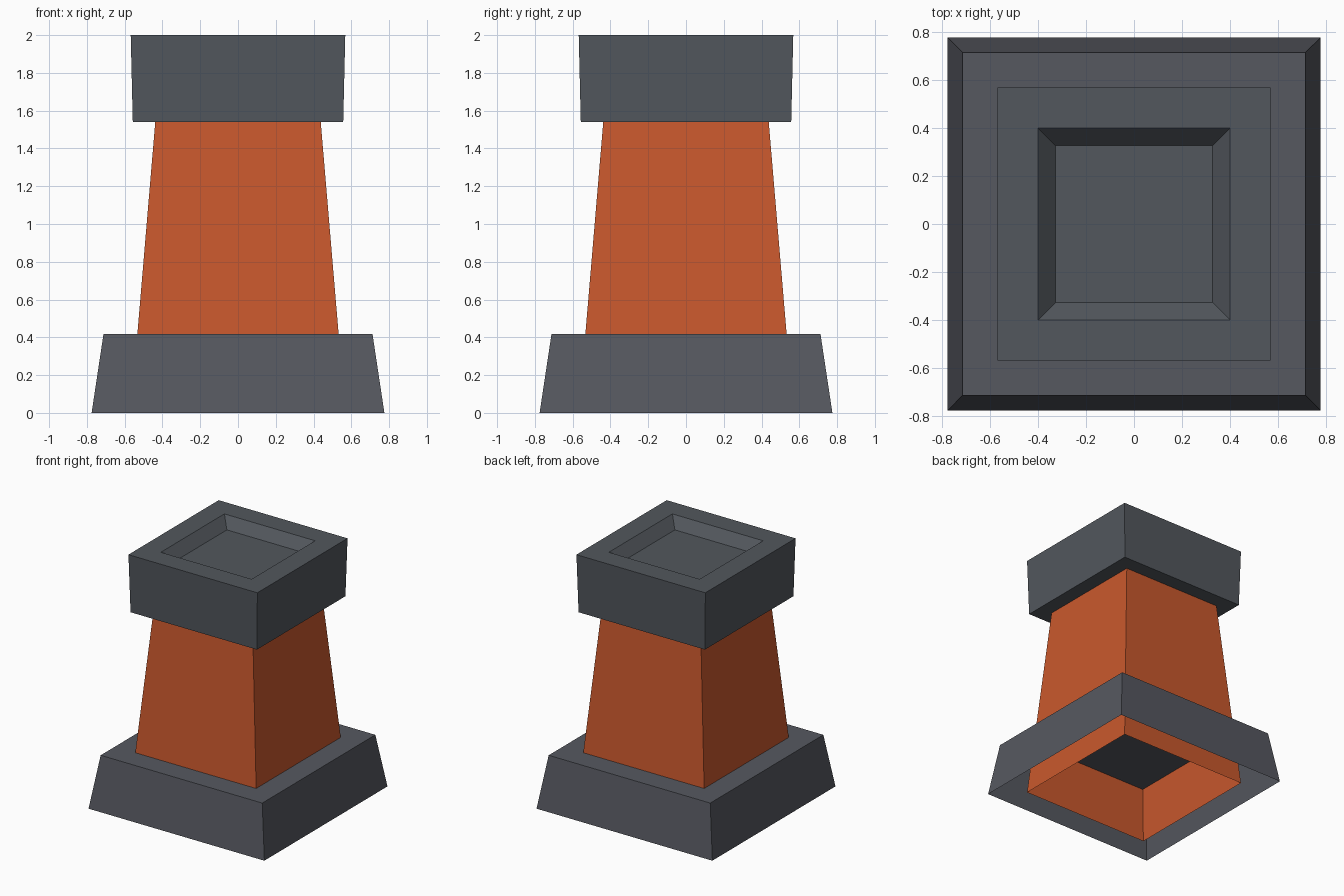
import bpy, bmesh

if "Cube" in bpy.data.objects:
    bpy.data.objects.remove(bpy.data.objects["Cube"])


def material(name, rgb):
    m = bpy.data.materials.new(name)
    m.diffuse_color = (*rgb, 1.0)
    m.use_nodes = True
    m.node_tree.nodes["Principled BSDF"].inputs["Base Color"].default_value = m.diffuse_color
    return m


def square_stack(name, profile, mat, close_bottom=False, close_top=False):
    """Square rings of (half_width, z) joined from first to last."""
    bm = bmesh.new()
    rings = []
    for h, z in profile:
        rings.append([bm.verts.new((sx * h, sy * h, z))
                      for sx, sy in ((-1, -1), (1, -1), (1, 1), (-1, 1))])
    for a, b in zip(rings, rings[1:]):
        for i in range(4):
            j = (i + 1) % 4
            bm.faces.new((a[i], a[j], b[j], b[i]))
    if close_bottom:
        bm.faces.new(rings[0][::-1])
    if close_top:
        bm.faces.new(rings[-1])
    mesh = bpy.data.meshes.new(name)
    bm.to_mesh(mesh)
    bm.free()
    mesh.materials.append(mat)
    obj = bpy.data.objects.new(name, mesh)
    bpy.context.collection.objects.link(obj)
    return obj


base_grey = material("slate grey", (0.093, 0.098, 0.117))
cap_grey = material("stone grey", (0.084, 0.095, 0.109))
orange = material("terracotta orange", (0.584, 0.098, 0.026))

# Plinth: tapered shell, open underneath
square_stack("base", [(0.775, 0.0), (0.712, 0.418)], base_grey, close_top=True)

# Tapered shaft: open tube running down through the plinth to the ground
square_stack("shaft", [(0.568, 0.0), (0.438, 1.54)], orange)

# Cap: flared block with a shallow sloped recess in its top
square_stack("cap", [(0.557, 1.54), (0.568, 2.0), (0.40, 2.0), (0.327, 1.92)],
             cap_grey, close_bottom=True, close_top=True)
